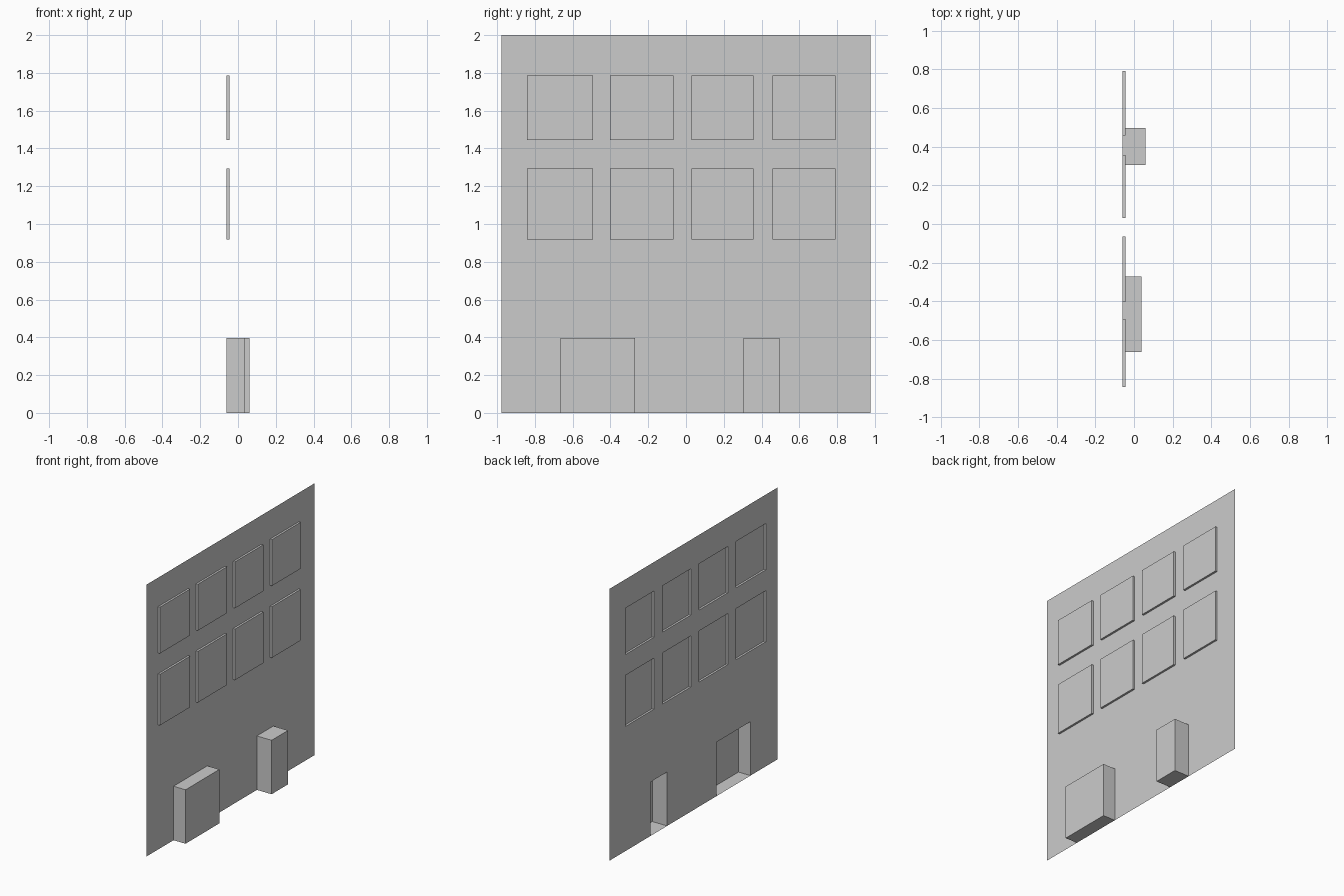
import bpy
import bmesh

cube = bpy.data.objects.get("Cube")
if cube:
    bpy.data.objects.remove(cube, do_unlink=True)

# One plain grey for everything
grey = bpy.data.materials.new("plain_grey")
grey.use_nodes = True
colour = (0.6, 0.6, 0.6, 1)
grey.diffuse_color = colour
grey.node_tree.nodes["Principled BSDF"].inputs["Base Color"].default_value = colour

WALL_X, WINDOW_X = -0.06, -0.045
HALF_WIDTH, HEIGHT = 0.977, 2.0
columns = [(-0.843, -0.493), (-0.403, -0.065), (0.03, 0.358), (0.459, 0.792)]
rows = [(0.917, 1.293), (1.446, 1.787)]
DOOR_TOP = 0.397

# Raised panels: (y range, z range, x of the outer face)
panels = [(c, r, WINDOW_X) for r in rows for c in columns]
panels += [((-0.664, -0.271), (0, DOOR_TOP), 0.038),
           ((0.305, 0.496), (0, DOOR_TOP), 0.06)]


def add_object(name, bm):
    mesh = bpy.data.meshes.new(name)
    bm.to_mesh(mesh)
    bm.free()
    mesh.materials.append(grey)
    obj = bpy.data.objects.new(name, mesh)
    bpy.context.collection.objects.link(obj)
    return obj


# Thin facade sheet, cut along every panel edge
bm = bmesh.new()
bm.faces.new([bm.verts.new((WALL_X, y, z)) for y, z in
              ((-HALF_WIDTH, 0), (HALF_WIDTH, 0), (HALF_WIDTH, HEIGHT), (-HALF_WIDTH, HEIGHT))])
cuts = {((0, y, 0), (0, 1, 0)) for ys, zs, x in panels for y in ys}
cuts |= {((0, 0, z), (0, 0, 1)) for ys, zs, x in panels for z in zs if z > 0}
for point, normal in sorted(cuts):
    bmesh.ops.bisect_plane(bm, geom=bm.verts[:] + bm.edges[:] + bm.faces[:],
                           plane_co=point, plane_no=normal, dist=0.00001)

# Push each panel forward, leaving a hollow recess behind it
for (y0, y1), (z0, z1), x in panels:
    region = []
    for f in bm.faces:
        c = f.calc_center_median()
        if abs(c.x - WALL_X) < 0.0001 and y0 < c.y < y1 and z0 < c.z < z1:
            region.append(f)
    result = bmesh.ops.extrude_face_region(bm, geom=region)
    moved = [v for v in result["geom"] if isinstance(v, bmesh.types.BMVert)]
    bmesh.ops.translate(bm, verts=moved, vec=(x - WALL_X, 0, 0))
    old = [f for f in region if f.is_valid]
    if old:
        bmesh.ops.delete(bm, geom=old, context='FACES')

# Merge the leftover cut lines into clean flat faces
bmesh.ops.dissolve_limit(bm, angle_limit=0.01, verts=bm.verts[:], edges=bm.edges[:])
bmesh.ops.recalc_face_normals(bm, faces=bm.faces[:])
wall = max(bm.faces, key=lambda f: f.calc_area())
if wall.normal.x < 0:
    bmesh.ops.reverse_faces(bm, faces=bm.faces[:])
add_object("facade_wall", bm)
